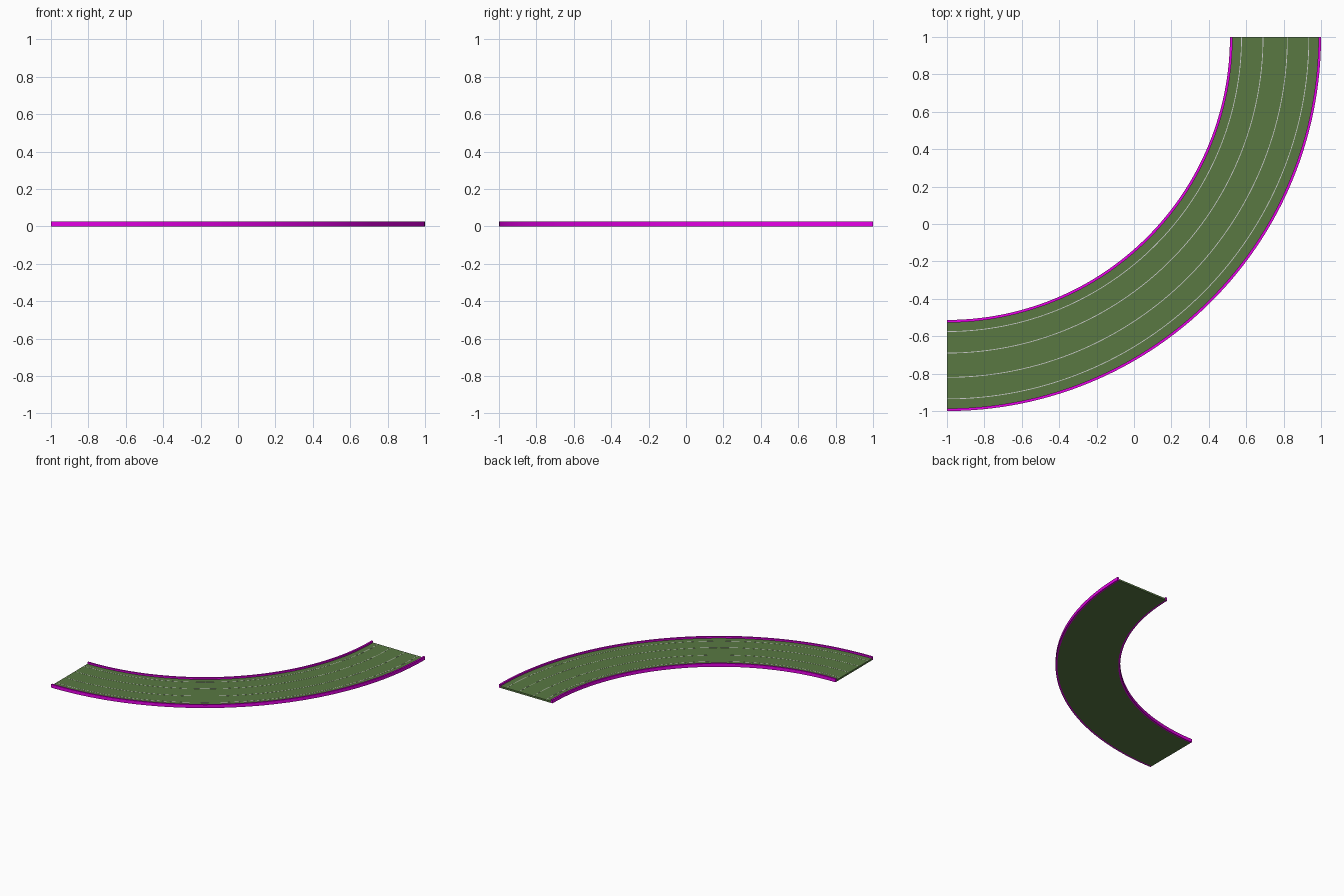
import bpy, math

if "Cube" in bpy.data.objects:
    bpy.data.objects.remove(bpy.data.objects["Cube"])

CX, CY = -1.0, 1.0      # centre of the bend
SEGS = 64


def material(name, rgb):
    m = bpy.data.materials.new(name)
    m.diffuse_color = (*rgb, 1)
    m.use_nodes = True
    m.node_tree.nodes["Principled BSDF"].inputs["Base Color"].default_value = m.diffuse_color
    return m


def sweep(name, r0, r1, z0, z1, mat):
    """Sweep a rectangular section through the quarter turn, with capped ends."""
    section = [(r0, z0), (r1, z0), (r1, z1), (r0, z1)]
    verts, faces = [], []
    for i in range(SEGS + 1):
        a = -math.pi / 2 + math.pi / 2 * i / SEGS
        verts += [(CX + r * math.cos(a), CY + r * math.sin(a), z) for r, z in section]
    for i in range(SEGS):
        for j in range(4):
            k = (j + 1) % 4
            faces.append((i * 4 + j, i * 4 + 4 + j, i * 4 + 4 + k, i * 4 + k))
    n = SEGS * 4
    faces += [(0, 1, 2, 3), (n + 3, n + 2, n + 1, n)]
    me = bpy.data.meshes.new(name)
    me.from_pydata(verts, [], faces)
    me.materials.append(mat)
    ob = bpy.data.objects.new(name, me)
    bpy.context.collection.objects.link(ob)
    # consistent outward normals and smooth curved walls
    bpy.ops.object.select_all(action='DESELECT')
    bpy.context.view_layer.objects.active = ob
    ob.select_set(True)
    bpy.ops.object.mode_set(mode='EDIT')
    bpy.ops.mesh.select_all(action='SELECT')
    bpy.ops.mesh.normals_make_consistent(inside=False)
    bpy.ops.object.mode_set(mode='OBJECT')
    bpy.ops.object.shade_smooth_by_angle(angle=math.radians(30))
    return ob


green = material("track_green", (0.10, 0.19, 0.055))
magenta = material("rail_magenta", (0.8, 0.0, 0.8))
white = material("line_grey", (0.6, 0.6, 0.6))

R_IN, R_OUT, RAIL = 1.513, 2.0, 0.014

# track bed
sweep("track_bed", R_IN + RAIL, R_OUT - RAIL, 0, 0.014, green)

# raised edge rails
sweep("inner_rail", R_IN, R_IN + RAIL, 0, 0.027, magenta)
sweep("outer_rail", R_OUT - RAIL, R_OUT, 0, 0.027, magenta)

# lane lines
for i, r in enumerate((1.575, 1.69, 1.82, 1.935)):
    sweep(f"lane_line_{i + 1}", r - 0.002, r + 0.002, 0.0135, 0.0147, white)
